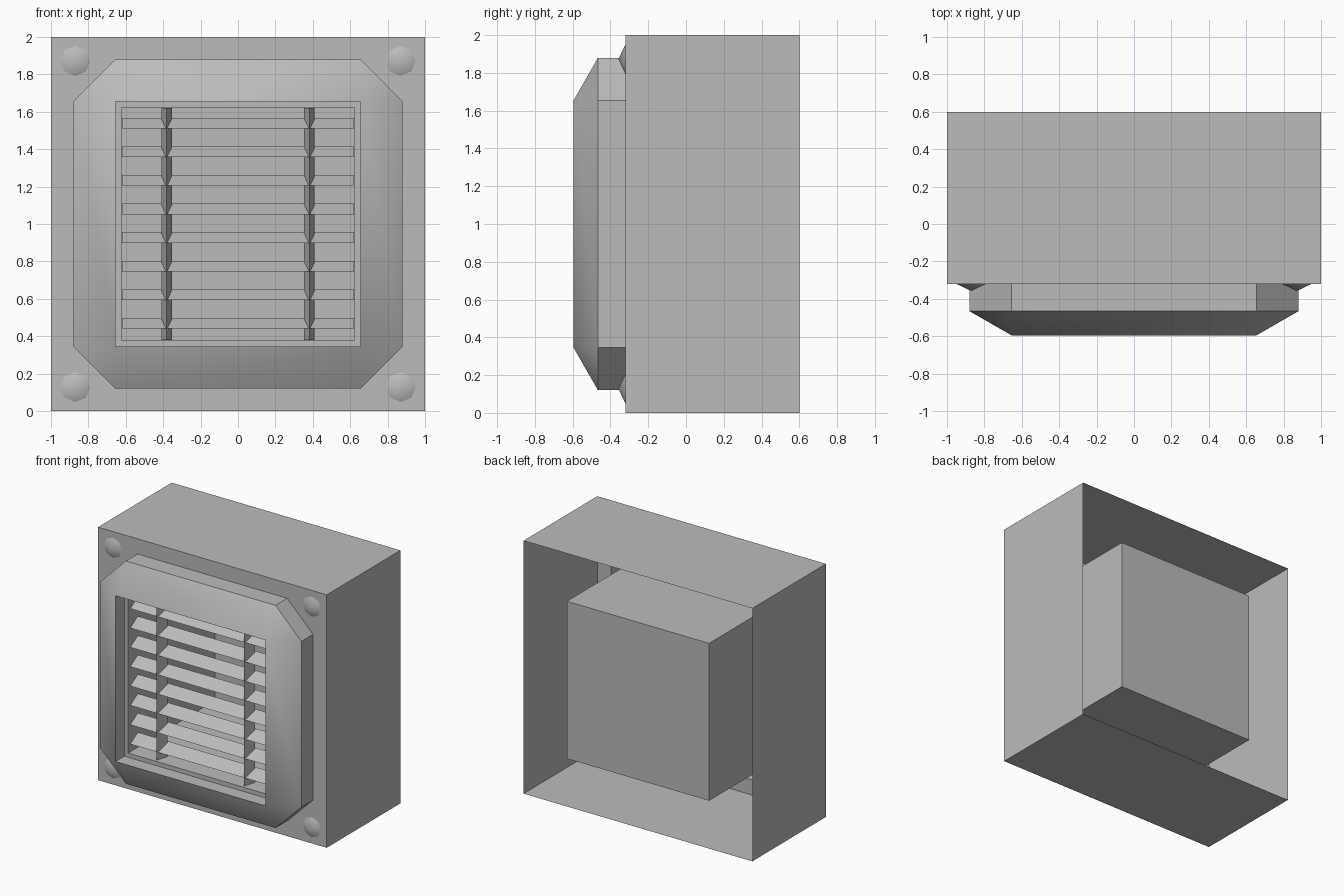
import bpy, math

if "Cube" in bpy.data.objects:
    bpy.data.objects.remove(bpy.data.objects["Cube"])

grey = bpy.data.materials.new("grey_plastic")
grey.diffuse_color = (0.5, 0.5, 0.5, 1)
grey.use_nodes = True
grey.node_tree.nodes["Principled BSDF"].inputs["Base Color"].default_value = grey.diffuse_color
CZ = 1.0                                  # height of the centre


def make(name, verts, faces, smooth=None):
    me = bpy.data.meshes.new(name)
    me.from_pydata(verts, [], faces)
    me.materials.append(grey)
    ob = bpy.data.objects.new(name, me)
    bpy.context.collection.objects.link(ob)
    bpy.context.view_layer.objects.active = ob
    ob.select_set(True)
    if smooth:
        bpy.ops.object.shade_smooth_by_angle(angle=math.radians(smooth))
    ob.select_set(False)
    return ob


def ring(r, c, y):
    """Eight points of a square of half size r whose flats end at c (counter-clockwise from the front)."""
    pts = [(r, -c), (r, c), (c, r), (-c, r), (-r, c), (-r, -c), (-c, -r), (c, -r)]
    return [(x, y, CZ + z) for x, z in pts]


def square(r, y):
    return [(x * r, y, CZ + z * r) for x, z in ((1, -1), (1, 1), (-1, 1), (-1, -1))]


def loft(a, b, n):
    """Quads joining two n-point rings that start at index a (front) and b (behind)."""
    return [(a + i, b + i, b + (i + 1) % n, a + (i + 1) % n) for i in range(n)]


# Outer housing: open back, front plate cut out behind the bezel
v = square(1, -0.32) + square(1, 0.6) + ring(0.88, 0.655, -0.32)
f = loft(0, 4, 4)
for k in range(4):
    a, b = 8 + 2 * k, 9 + 2 * k
    f.append((k, (k + 1) % 4, b, a))                       # flat side of plate
    f.append(((k + 1) % 4, 8 + (2 * k + 2) % 8, b))        # corner of plate
make("housing", v, f)

# Bezel: chamfered wall, sloping face, inner reveal and lip
v = ring(0.88, 0.655, -0.32) + ring(0.88, 0.655, -0.466)
v += square(0.655, -0.595) + square(0.655, -0.485) + square(0.622, -0.485)
f = loft(8, 0, 8)
for k in range(4):
    n = (k + 1) % 4
    f.append((8 + 2 * k, 9 + 2 * k, 16 + n, 16 + k))       # side slope
    f.append((9 + 2 * k, 8 + (2 * k + 2) % 8, 16 + n))     # corner slope
f += [q[::-1] for q in loft(16, 20, 4)] + [q[::-1] for q in loft(20, 24, 4)]
make("bezel", v, f, 40)

# Deep duct with a closed back
v = square(0.622, -0.485) + square(0.622, 0.6)
make("duct", v, loft(0, 4, 4) + [(7, 6, 5, 4)])

# Tilted louvre slats
for i in range(8):
    z = 0.44 + 0.153 * i
    make(f"slat_{i + 1}",
         [(-0.62, -0.46, z), (0.62, -0.46, z), (0.62, -0.365, z + 0.057), (-0.62, -0.365, z + 0.057)],
         [(0, 1, 2, 3)])

# V-shaped upright bars
for s, side in ((-1, "left"), (1, "right")):
    x = 0.382 * s
    prof = [(x - 0.028, -0.375), (x, -0.47), (x + 0.028, -0.375)]
    v = [(px, py, z) for z in (0.38, 1.62) for px, py in prof]
    make(f"{side}_bar", v, [(0, 1, 4, 3), (1, 2, 5, 4)])

# Corner screw heads: shallow eight-sided cones
for sx in (-1, 1):
    for sz in (-1, 1):
        cx, cz = 0.87 * sx, CZ + 0.872 * sz
        v = [(cx + 0.08 * math.cos(i * math.pi / 4), -0.32, cz + 0.08 * math.sin(i * math.pi / 4))
             for i in range(8)] + [(cx, -0.358, cz)]
        make("screw_head", v, [(i, (i + 1) % 8, 8) for i in range(8)], 60)
